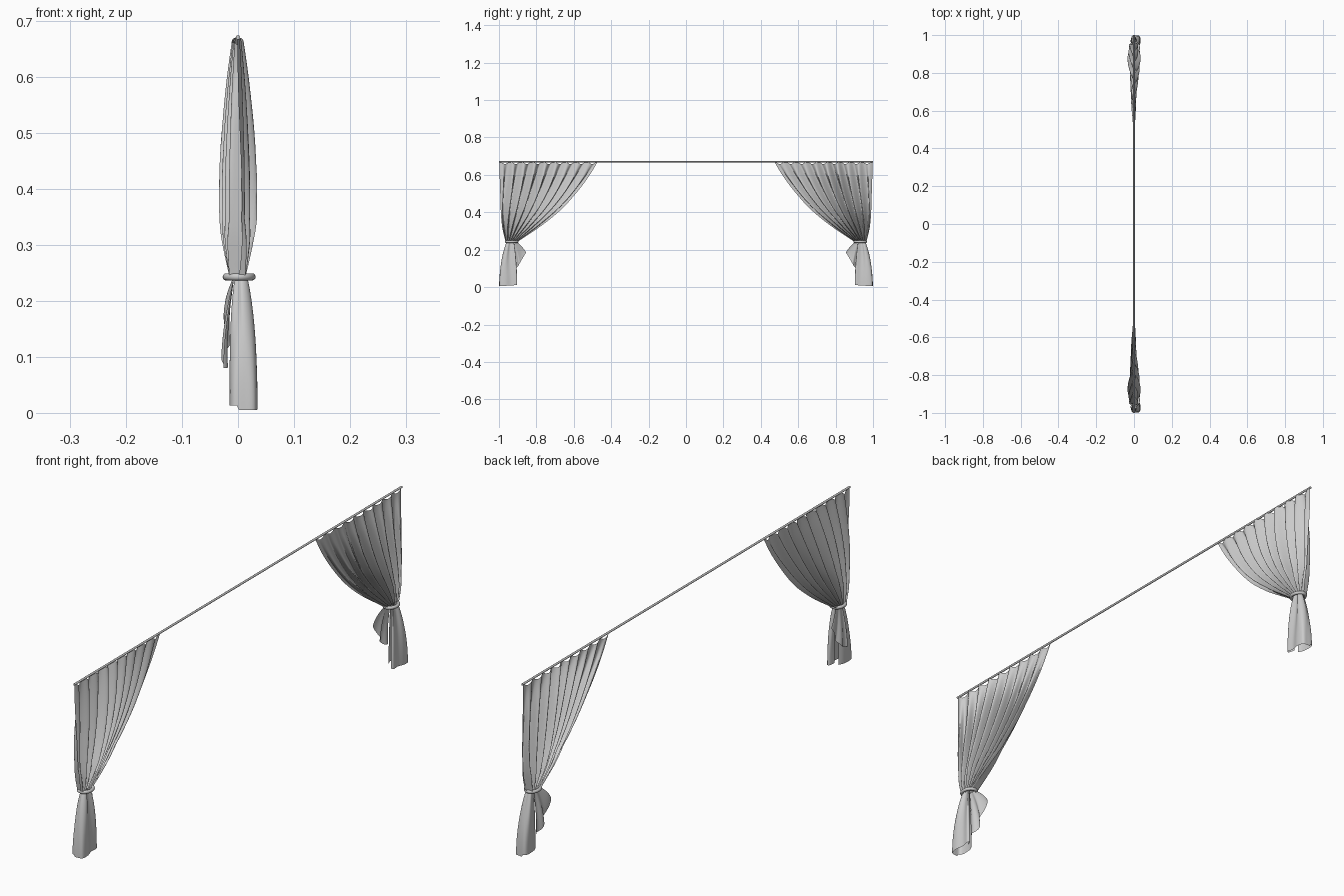
import bpy, bmesh, math, random
from mathutils import Vector

random.seed(4)
cube = bpy.data.objects.get("Cube")
if cube:
    bpy.data.objects.remove(cube)

grey = bpy.data.materials.new("light grey")
grey.use_nodes = True
grey.diffuse_color = (0.6, 0.6, 0.6, 1)
grey.node_tree.nodes["Principled BSDF"].inputs["Base Color"].default_value = (0.6, 0.6, 0.6, 1)

ROD_Z, TIE_Z, TIE_Y = 0.671, 0.243, -0.932
FOLDS = 9


def spline(points, t):
    """Smooth curve through evenly spaced points, t from 0 to 1."""
    p = [Vector(q) for q in points]
    s = min(max(t, 0), 1) * (len(p) - 1)
    i = min(int(s), len(p) - 2)
    f = s - i
    a, b, c, d = p[max(i - 1, 0)], p[i], p[i + 1], p[min(i + 2, len(p) - 1)]
    return b + 0.5 * f * ((c - a) + f * (2 * a - 5 * b + 4 * c - d + f * (3 * (b - c) + d - a)))


def finish(bm, name, mirrored=True, angle=60):
    mesh = bpy.data.meshes.new(name)
    bm.to_mesh(mesh)
    bm.free()
    obj = bpy.data.objects.new(name, mesh)
    bpy.context.collection.objects.link(obj)
    mesh.materials.append(grey)
    bpy.ops.object.select_all(action='DESELECT')
    obj.select_set(True)
    bpy.context.view_layer.objects.active = obj
    bpy.ops.object.shade_smooth_by_angle(angle=math.radians(angle))
    if mirrored:
        mod = obj.modifiers.new("Mirror", 'MIRROR')
        mod.use_axis = (False, True, False)
        mod.use_mirror_merge = False
    return obj


def sheet(name, shape, columns, rows):
    """Cloth surface from shape(u across, v down)."""
    bm = bmesh.new()
    grid = [[bm.verts.new(shape(i / columns, j / rows)) for i in range(columns + 1)]
            for j in range(rows + 1)]
    for a, b in zip(grid, grid[1:]):
        for i in range(columns):
            bm.faces.new((a[i], b[i], b[i + 1], a[i + 1]))
    return finish(bm, name, angle=80)


# Edges of the drape as (y, z), from the rod to the tie
INNER = [(-0.472, ROD_Z), (-0.52, 0.59), (-0.585, 0.505), (-0.67, 0.415), (-0.78, 0.325), (-0.9, TIE_Z)]
OUTER = [(-0.997, ROD_Z), (-0.997, 0.59), (-0.997, 0.5), (-0.995, 0.41), (-0.985, 0.325), (-0.965, TIE_Z)]
DEPTH = [(0.011, 0), (0.022, 0), (0.031, 0), (0.036, 0), (0.034, 0), (0.017, 0)]
SPREAD = [(0.5, 0), (0.95, 0), (1.0, 0), (0.85, 0), (0.6, 0), (0.25, 0)]
fold_size = [random.uniform(0.6, 1.0) for _ in range(2 * FOLDS + 2)]


def drape(u, v):
    outer, inner = spline(OUTER, v), spline(INNER, v)
    y, z = outer.lerp(inner, u)
    # folds wander and merge on the way down
    phase = 2 * FOLDS * u + 0.35 * math.sin(5 * u + 3 * v) * v
    size = fold_size[int(max(phase, 0)) % len(fold_size)]
    size += (1 - size) * max(0, 4 * v - 3)
    wave = math.sin(math.pi * phase)
    depth = spline(DEPTH, v).x * (spline(SPREAD, u).x * (1 - max(0, 4 * v - 3)) + max(0, 4 * v - 3) * 0.85)
    x = depth * size * wave - 0.001
    # folds lean to one side, so that they overlap
    y += 0.45 * (inner.x - outer.x) / (2 * FOLDS) * wave * math.sin(math.pi * v)
    # the hem sags between the hooks
    sag = 0.013 * math.sin(math.pi * FOLDS * u) ** 2 * (1 - v) ** 6
    return x, y, z - sag


sheet("curtain_drape", drape, 150, 44)

# Hanging tail: a folded panel, open toward the middle of the rod
TAIL = [(-0.004, -0.925), (-0.013, -0.945), (-0.015, -0.98), (-0.008, -0.997), (0.012, -0.998),
        (0.031, -0.993), (0.035, -0.965), (0.028, -0.935), (0.031, -0.907), (0.02, -0.904), (0.013, -0.925)]


def tail(u, v):
    low = spline(TAIL, u)
    mid = Vector((0.003, TIE_Y))
    grow = 0.32 + 0.68 * math.sin(math.pi / 2 * v) ** 0.8
    p = mid + (low - mid) * grow
    pleat = 0.004 * math.sin(26 * u) * (1 - v) * math.sin(math.pi * min(1, v + 0.1))
    return p.x + pleat, p.y + pleat, TIE_Z + 0.008 - v * (0.246 - 0.02 * max(0, u - 0.5) - 0.008 * (p.x < 0))


sheet("curtain_tail", tail, 48, 20)

# Loose corner that flares out beneath the tie
CORNER = [(-0.95, 0.08), (-0.925, 0.085), (-0.9, 0.11), (-0.885, 0.135), (-0.855, 0.185)]


def corner(u, v):
    end = spline(CORNER, u)
    start = Vector((TIE_Y - 0.01 + 0.03 * u, TIE_Z + 0.005))
    y, z = start.lerp(end, v)
    x = -0.006 - 0.02 * math.sin(math.pi / 2 * v) + 0.007 * math.sin(12 * u) * v + 0.008 * u * v
    return x, y + 0.006 * math.sin(math.pi * v) * u, z


sheet("loose_corner", corner, 24, 14)

# Tie ring around the gathered cloth
bm = bmesh.new()
ring = []
for i in range(32):
    a = 2 * math.pi * i / 32
    ring.append([bm.verts.new((0.002 + (0.0235 + 0.006 * math.cos(b)) * math.cos(a),
                               TIE_Y + (0.030 + 0.006 * math.cos(b)) * math.sin(a),
                               TIE_Z + 0.0065 * math.sin(b)))
                 for b in (2 * math.pi * j / 12 for j in range(12))])
for i in range(32):
    for j in range(12):
        a, b = ring[i], ring[(i + 1) % 32]
        bm.faces.new((a[j], b[j], b[(j + 1) % 12], a[(j + 1) % 12]))
finish(bm, "tie_ring")

# Rod
bm = bmesh.new()
bmesh.ops.create_cone(bm, cap_ends=True, segments=16, radius1=0.004, radius2=0.004, depth=2)
for vert in bm.verts:
    vert.co = (vert.co.x, vert.co.z, vert.co.y + ROD_Z)
bmesh.ops.recalc_face_normals(bm, faces=bm.faces)
finish(bm, "curtain_rod", mirrored=False)
